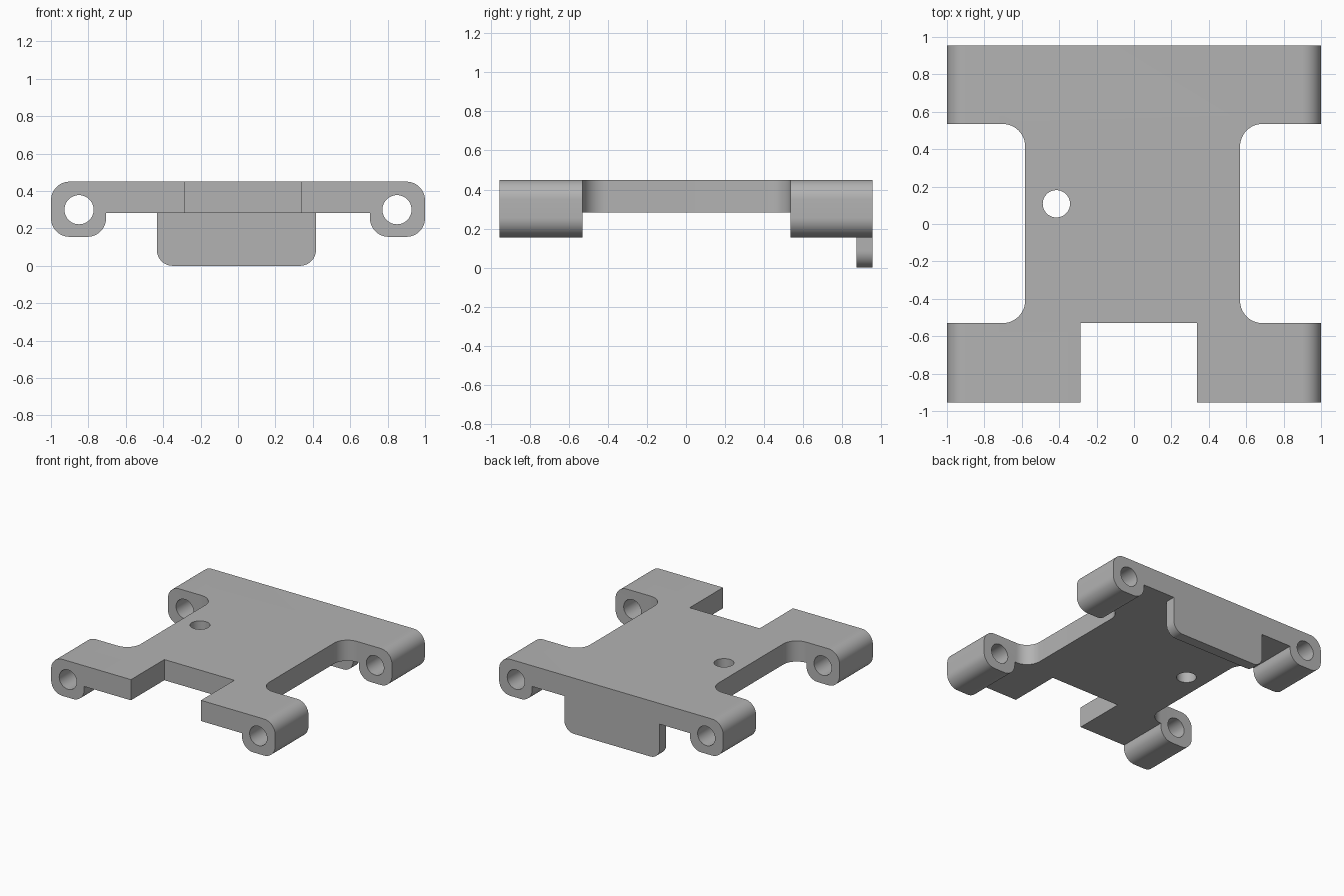
import bpy, math
from mathutils import Vector

cube = bpy.data.objects.get("Cube")
if cube:
    bpy.data.objects.remove(cube, do_unlink=True)

grey = bpy.data.materials.new("plain grey")
grey.use_nodes = True
colour = (0.45, 0.45, 0.45, 1)
grey.diffuse_color = colour
grey.node_tree.nodes["Principled BSDF"].inputs["Base Color"].default_value = colour

STEPS = 12


def rounded(corners):
    """Outline from (x, y, radius) corners; a radius rounds the corner."""
    out = []
    for i, (x, y, r) in enumerate(corners):
        p = Vector((x, y))
        if not r:
            out.append(p)
            continue
        a = (Vector(corners[i - 1][:2]) - p).normalized()
        b = (Vector(corners[(i + 1) % len(corners)][:2]) - p).normalized()
        centre = p + (a + b) * r
        for k in range(STEPS + 1):
            t = k / STEPS * math.pi / 2
            out.append(centre - b * r * math.cos(t) - a * r * math.sin(t))
    return out


def circle(x, y, r, n=48):
    return [Vector((x + r * math.cos(k * math.tau / n),
                    y + r * math.sin(k * math.tau / n))) for k in range(n)]


def prism(name, outline, low, high, axis):
    """Extrude an outline along y (outline in x, z) or z (outline in x, y)."""
    def place(p, d):
        return (p.x, d, p.y) if axis == "y" else (p.x, p.y, d)
    n = len(outline)
    verts = [place(p, d) for d in (low, high) for p in outline]
    faces = [tuple(range(n)), tuple(range(n, 2 * n))]
    faces += [(i, (i + 1) % n, n + (i + 1) % n, n + i) for i in range(n)]
    mesh = bpy.data.meshes.new(name)
    mesh.from_pydata(verts, [], faces)
    obj = bpy.data.objects.new(name, mesh)
    bpy.context.collection.objects.link(obj)
    mesh.materials.append(grey)
    select(obj)
    bpy.ops.object.mode_set(mode="EDIT")
    bpy.ops.mesh.select_all(action="SELECT")
    bpy.ops.mesh.normals_make_consistent(inside=False)
    bpy.ops.object.mode_set(mode="OBJECT")
    return obj


def select(obj):
    bpy.ops.object.select_all(action="DESELECT")
    obj.select_set(True)
    bpy.context.view_layer.objects.active = obj


def cut(target, cutter):
    cutter.hide_render = True
    select(target)
    mod = target.modifiers.new("cut", "BOOLEAN")
    mod.operation = "DIFFERENCE"
    mod.solver = "EXACT"
    mod.object = cutter
    bpy.ops.object.modifier_apply(modifier=mod.name)
    bpy.data.objects.remove(cutter, do_unlink=True)


# Plate with a hinge lug along each side
END = 0.955
TOP, UNDER, LUG = 0.45, 0.283, 0.155
half = [(0.705, UNDER, 0), (0.705, LUG, 0.1), (1, LUG, 0.1), (1, TOP, 0.1)]
profile = half + [(-x, z, r) for x, z, r in reversed(half)]
plate = prism("hinge_plate", rounded(profile), -END, END, "y")

# Side gaps with rounded inner corners
for inner, outer in ((-0.582, -1.2), (0.567, 1.2)):
    gap = [(inner, -0.53, 0.12), (outer, -0.53, 0), (outer, 0.535, 0), (inner, 0.535, 0.12)]
    cut(plate, prism("side_gap_cutter", rounded(gap), -0.2, 1, "z"))

# Square front notch
notch = [(-0.287, -1.2, 0), (0.338, -1.2, 0), (0.338, -0.53, 0), (-0.287, -0.53, 0)]
cut(plate, prism("front_notch_cutter", rounded(notch), -0.2, 1, "z"))

# Pin holes through the lugs and the mounting hole
for side in (-1, 1):
    cut(plate, prism("pin_hole_cutter", circle(side * 0.85, 0.3, 0.078), -1.2, 1.2, "y"))
cut(plate, prism("mounting_hole_cutter", circle(-0.415, 0.108, 0.073), -0.2, 1, "z"))

# Tab hanging from the back edge
tab_shape = [(-0.434, UNDER, 0), (-0.434, 0, 0.085), (0.417, 0, 0.085), (0.417, UNDER, 0)]
tab = prism("back_tab", rounded(tab_shape), 0.872, END, "y")

for part in (plate, tab):
    select(part)
    bpy.ops.object.shade_smooth_by_angle(angle=math.radians(30))
